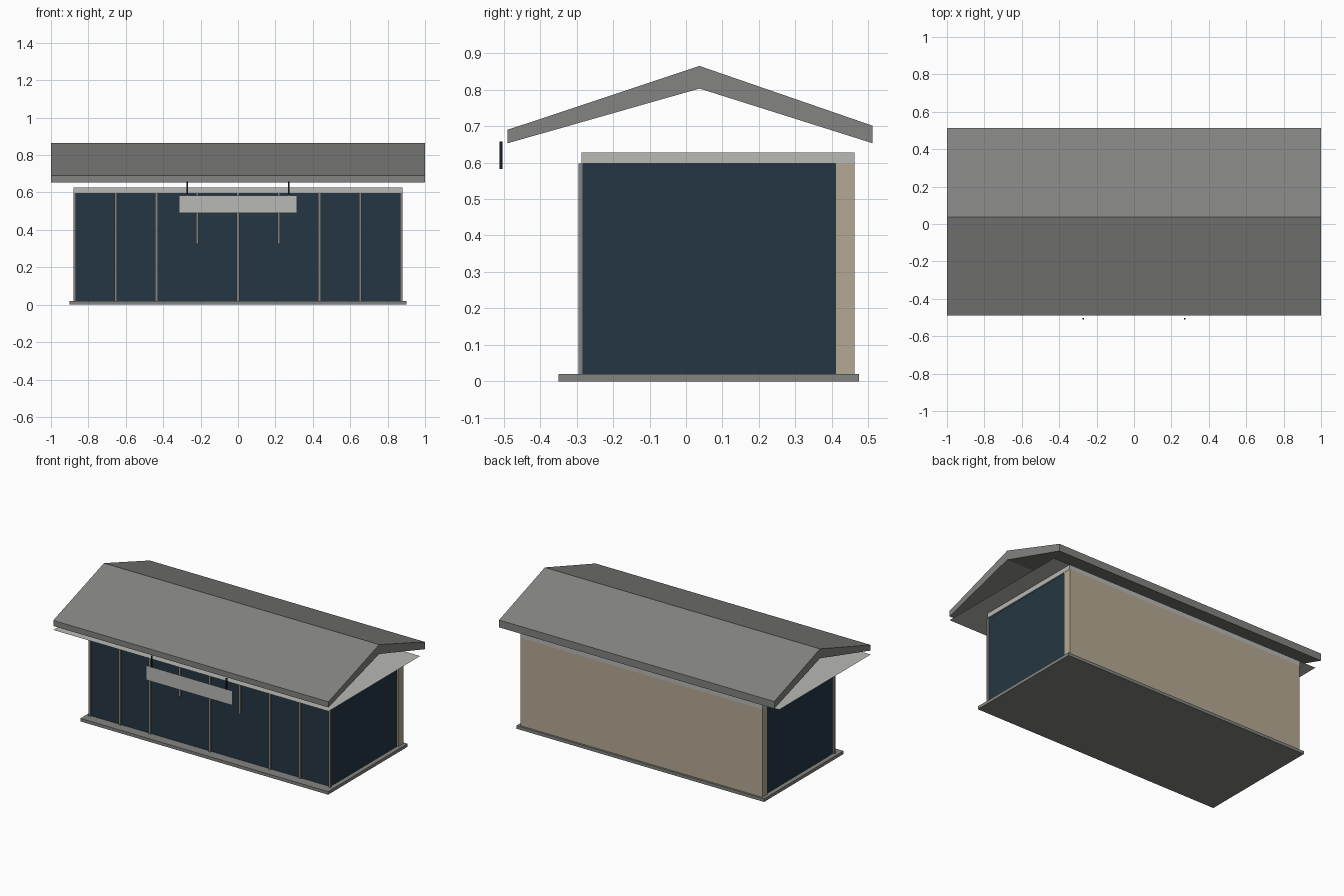
import bpy

if "Cube" in bpy.data.objects:
    bpy.data.objects.remove(bpy.data.objects["Cube"])

# ---- flat colours ----
def lin(c):
    return c / 12.92 if c <= 0.04045 else ((c + 0.055) / 1.055) ** 2.4

def mat(name, r, g, b):
    m = bpy.data.materials.new(name)
    m.diffuse_color = (lin(r / 255), lin(g / 255), lin(b / 255), 1)
    m.use_nodes = True
    m.node_tree.nodes["Principled BSDF"].inputs["Base Color"].default_value = m.diffuse_color
    return m

GREY = mat("mid_grey", 131, 131, 129)
LIGHT = mat("light_grey", 184, 184, 181)
GLASS = mat("dark_blue_glass", 36, 54, 66)
BEIGE = mat("beige", 181, 169, 147)
BLACK = mat("near_black", 22, 28, 34)

# ---- helpers ----
def make(name, verts, faces, m):
    me = bpy.data.meshes.new(name)
    me.from_pydata(verts, [], faces)
    me.materials.append(m)
    ob = bpy.data.objects.new(name, me)
    bpy.context.collection.objects.link(ob)
    return ob

def box(name, x, y, z, m):
    v = [(a, b, c) for a in x for b in y for c in z]
    f = [(0, 1, 3, 2), (4, 6, 7, 5), (0, 4, 5, 1),
         (2, 3, 7, 6), (0, 2, 6, 4), (1, 5, 7, 3)]
    return make(name, v, f, m)

# floor slab
box("base_slab", (-0.9, 0.9), (-0.35, 0.475), (0, 0.02), GREY)

# walls
box("back_wall", (-0.878, 0.878), (0.41, 0.462), (0.02, 0.597), BEIGE)
box("front_glass", (-0.868, 0.868), (-0.284, -0.24), (0.02, 0.597), GLASS)
for side, s in (("left", -1), ("right", 1)):
    box(side + "_glass", sorted((s * 0.86, s * 0.87)), (-0.24, 0.41), (0.02, 0.597), GLASS)

# front mullions, the two beside the centre are short
for i in range(-4, 5):
    x = i * 0.218
    short = abs(i) == 1
    box("front_mullion", (x - 0.007, x + 0.007), (-0.295, -0.283),
        (0.325 if short else 0.02, 0.597), GREY)

# top band and thin ceiling sheet
box("top_band", (-0.88, 0.88), (-0.287, 0.462), (0.597, 0.627), LIGHT)
make("ceiling_sheet",
     [(-1, -0.489, 0.6272), (1, -0.489, 0.6272), (1, 0.462, 0.6272), (-1, 0.462, 0.6272)],
     [(0, 1, 2, 3)], LIGHT)

# gable roof from an extruded profile
prof = [(-0.489, 0.653), (0.037, 0.803), (0.512, 0.653),
        (0.512, 0.701), (0.037, 0.865), (-0.489, 0.69)]
n = len(prof)
verts = [(x, y, z) for x in (-1, 1) for y, z in prof]
faces = [(i, i + n, (i + 1) % n + n, (i + 1) % n) for i in range(n)]
# each end is two convex quads
faces += [(0, 1, 4, 5), (1, 2, 3, 4), (n + 5, n + 4, n + 1, n), (n + 4, n + 3, n + 2, n + 1)]
roof = make("gable_roof", verts, faces, GREY)

# hanging sign
make("sign_board", [(-0.315, -0.507, 0.49), (0.315, -0.507, 0.49),
                    (0.315, -0.507, 0.585), (-0.315, -0.507, 0.585)], [(0, 1, 2, 3)], LIGHT)
for s in (-1, 1):
    box("sign_hanger", (s * 0.272 - 0.004, s * 0.272 + 0.004),
        (-0.511, -0.503), (0.583, 0.658), BLACK)

# consistent outward normals on solid parts
import bmesh
for ob in bpy.context.collection.objects:
    if len(ob.data.polygons) > 1:
        bm = bmesh.new()
        bm.from_mesh(ob.data)
        bmesh.ops.recalc_face_normals(bm, faces=bm.faces)
        bm.to_mesh(ob.data)
        bm.free()
